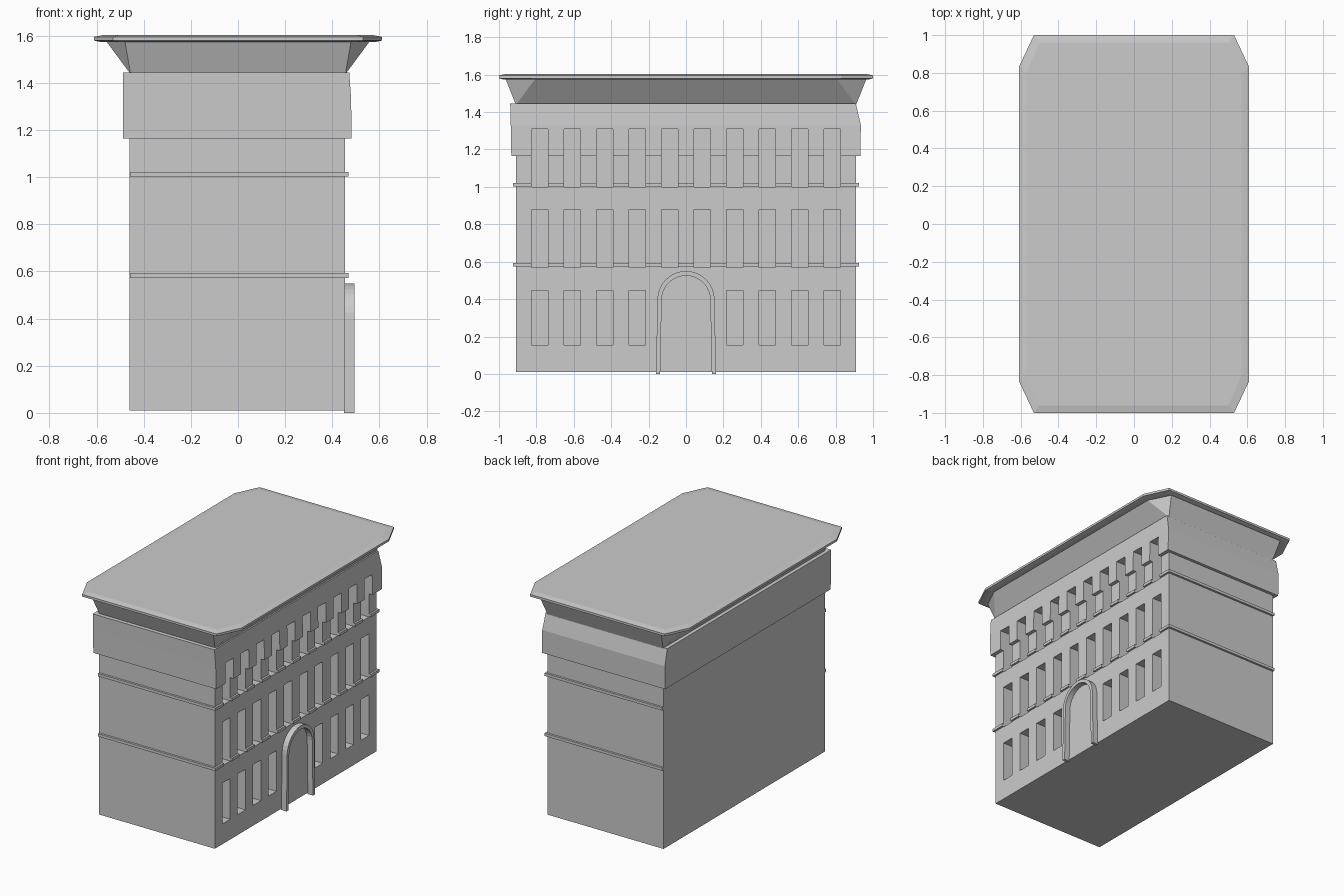
import bpy, bmesh, math

if "Cube" in bpy.data.objects:
    bpy.data.objects.remove(bpy.data.objects["Cube"])


def make_object(name, bm):
    bmesh.ops.recalc_face_normals(bm, faces=bm.faces[:])
    mesh = bpy.data.meshes.new(name)
    bm.to_mesh(mesh)
    bm.free()
    obj = bpy.data.objects.new(name, mesh)
    bpy.context.collection.objects.link(obj)
    return obj


def add_loft(bm, rings):
    """Closed solid through rings of 3D points with equal counts."""
    loops = [[bm.verts.new(p) for p in ring] for ring in rings]
    n = len(loops[0])
    for a, b in zip(loops, loops[1:]):
        for i in range(n):
            j = (i + 1) % n
            bm.faces.new((a[i], a[j], b[j], b[i]))
    bm.faces.new(loops[0][::-1])
    bm.faces.new(loops[-1])


def rect(x0, x1, y0, y1, z):
    return [(x0, y0, z), (x1, y0, z), (x1, y1, z), (x0, y1, z)]


def add_box(bm, x0, x1, y0, y1, z0, z1):
    add_loft(bm, [rect(x0, x1, y0, y1, z0), rect(x0, x1, y0, y1, z1)])


def octagon(hx, hy, cx, cy, z):
    """Rectangle with corners cut by cx along x and cy along y."""
    return [(-hx + cx, -hy, z), (hx - cx, -hy, z), (hx, -hy + cy, z), (hx, hy - cy, z),
            (hx - cx, hy, z), (-hx + cx, hy, z), (-hx, hy - cy, z), (-hx, -hy + cy, z)]


def box(name, *dims):
    bm = bmesh.new()
    add_box(bm, *dims)
    return make_object(name, bm)


def loft(name, rings):
    bm = bmesh.new()
    add_loft(bm, rings)
    return make_object(name, bm)


# Main block
body = box("main_block", -0.46, 0.455, -0.91, 0.91, 0.01, 1.445)

# String courses, flush with the plain rear wall
courses = [box("string_course_" + n, -0.459, 0.469, -0.925, 0.925, z, z + 0.02)
           for n, z in (("lower", 0.573), ("upper", 1.002))]

# Upper band, slightly bulging at one end
band = loft("upper_band", [rect(-0.488, 0.482, -0.934, 0.932, 1.165),
                           rect(-0.488, 0.480, -0.937, 0.935, 1.33),
                           rect(-0.488, 0.472, -0.940, 0.908, 1.445)])

# Window recesses in three rows
bm = bmesh.new()
for z0, z1, ground in ((0.155, 0.445, True), (0.57, 0.88, False), (1.0, 1.31, False)):
    for k in range(-5, 5):
        if ground and k in (-1, 0):
            continue
        y = (k + 0.5) * 0.174
        add_box(bm, 0.375, 0.6, y - 0.044, y + 0.044, z0, z1)
cutter = make_object("window_cutter", bm)
cutter.hide_render = True
for obj in [body, band] + courses:
    mod = obj.modifiers.new("windows", 'BOOLEAN')
    mod.operation = 'DIFFERENCE'
    mod.solver = 'EXACT'
    mod.object = cutter
    bpy.context.view_layer.objects.active = obj
    bpy.ops.object.modifier_apply(modifier=mod.name)
bpy.data.objects.remove(cutter)

# Flared cornice: square at the wall, cut corners at the roof
loft("cornice_flare", [octagon(0.458, 0.91, 0.002, 0.002, 1.44),
                       octagon(0.56, 0.965, 0.08, 0.16, 1.578)])

# Roof slab with bevelled rim
loft("roof_slab", [octagon(0.585, 0.975, 0.08, 0.17, 1.574),
                   octagon(0.61, 1.0, 0.08, 0.17, 1.580),
                   octagon(0.61, 1.0, 0.08, 0.17, 1.596),
                   octagon(0.57, 0.96, 0.07, 0.16, 1.604)])

# Door arch surround, each cross-section swept around the opening
def arch_line(foot, radius, top):
    steps = 16
    spring = top - radius
    arc = [(radius * math.cos(math.pi * i / steps), spring + radius * math.sin(math.pi * i / steps))
           for i in range(steps + 1)]
    return [(foot, 0.0)] + arc + [(-foot, 0.0)]


outer = arch_line(0.16, 0.153, 0.55)
inner = arch_line(0.138, 0.13, 0.525)
bm = bmesh.new()
add_loft(bm, [[(0.45, o[0], o[1]), (0.495, o[0], o[1]), (0.495, i[0], i[1]), (0.45, i[0], i[1])]
              for o, i in zip(outer, inner)])
make_object("door_arch", bm)
